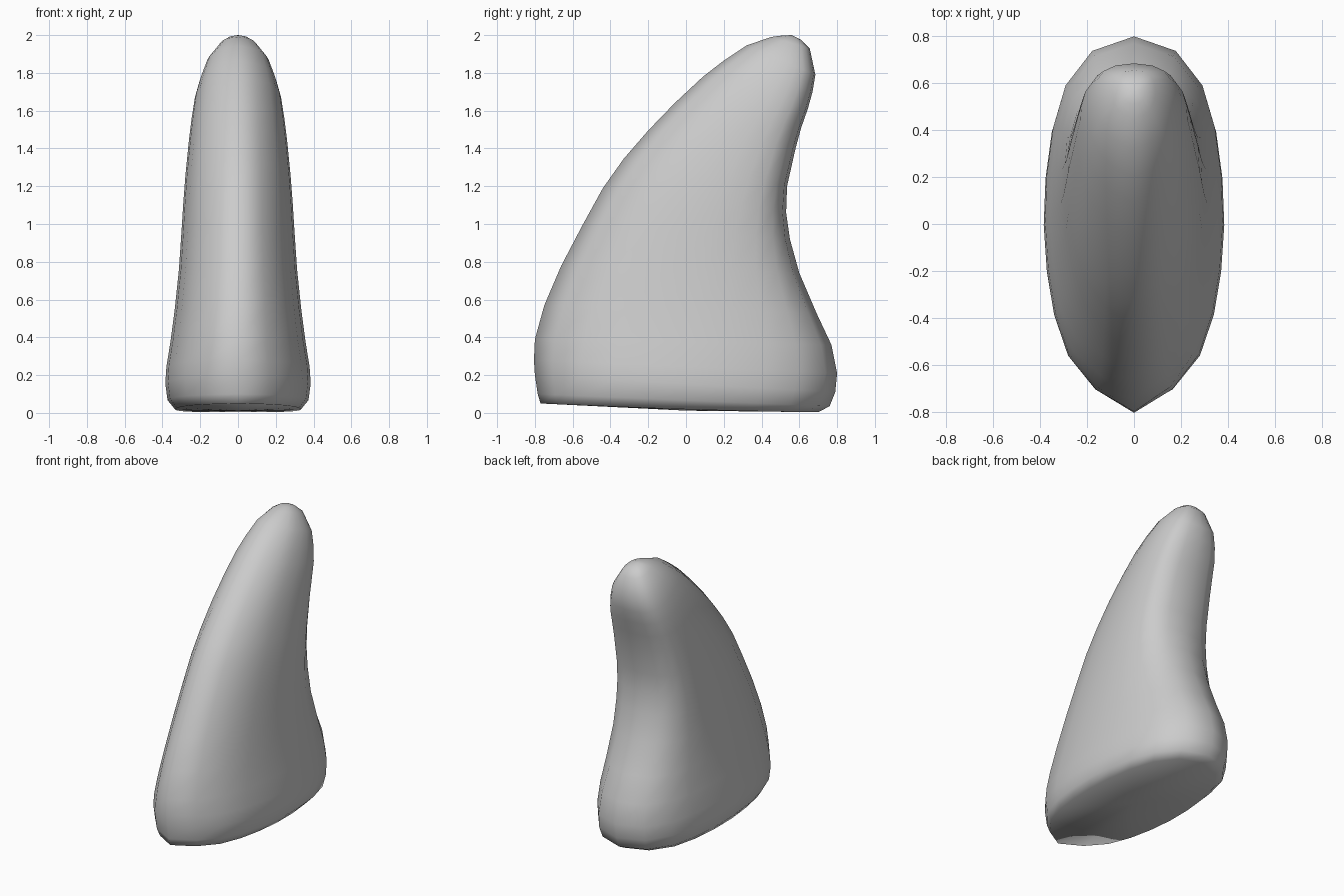
import bpy, bmesh

# Half cross-section, front keel to rounded back: (along -1..1, width 0..1)
half = [(-1, 0), (-0.88, 0.43), (-0.70, 0.73), (-0.48, 0.885), (-0.25, 0.965), (0, 1),
        (0.25, 0.98), (0.5, 0.91), (0.73, 0.77), (0.92, 0.47), (1, 0)]
section = half + [(u, -w) for u, w in reversed(half[1:-1])]

# Rings from base to tip: front y, front z, back y, back z, half width,
# skew (moves the widest point back, sharpening the front keel)
rings = [
    (-0.77, 0.05, 0.70, 0.004, 0.335, 0),
    (-0.785, 0.10, 0.76, 0.035, 0.373, 0),
    (-0.80, 0.20, 0.79, 0.11, 0.385, 0),
    (-0.805, 0.28, 0.80, 0.21, 0.379, 0.02),
    (-0.80, 0.39, 0.77, 0.36, 0.358, 0.06),
    (-0.75, 0.57, 0.69, 0.53, 0.335, 0.12),
    (-0.66, 0.78, 0.60, 0.74, 0.313, 0.18),
    (-0.55, 0.99, 0.55, 0.92, 0.300, 0.23),
    (-0.44, 1.19, 0.53, 1.06, 0.290, 0.27),
    (-0.33, 1.345, 0.535, 1.20, 0.279, 0.30),
    (-0.20, 1.495, 0.58, 1.40, 0.261, 0.30),
    (-0.06, 1.64, 0.61, 1.51, 0.246, 0.30),
    (0.09, 1.78, 0.645, 1.61, 0.228, 0.28),
    (0.20, 1.865, 0.67, 1.70, 0.202, 0.25),
    (0.32, 1.945, 0.685, 1.79, 0.167, 0.2),
    (0.45, 1.99, 0.655, 1.93, 0.092, 0.1),
    (0.51, 1.998, 0.61, 1.975, 0.048, 0),
]

# Loft the horn
bm = bmesh.new()
loops = []
for i, (yf, zf, yb, zb, w, skew) in enumerate(rings):
    power = 1.5 if i == 0 else 1.0
    loop = []
    for u, x in section:
        t = (u + skew * (1 - u * u) + 1) / 2
        loop.append(bm.verts.new((x * w, yf + (yb - yf) * t,
                                  zb + (zf - zb) * (1 - t) ** power)))
    loops.append(loop)
n = len(section)
for a, b in zip(loops, loops[1:]):
    for i in range(n):
        j = (i + 1) % n
        bm.faces.new((a[i], a[j], b[j], b[i]))

# Base cap and rounded tip
base = bm.verts.new((0, 0, 0.012))
tip = bm.verts.new((0, 0.56, 2.0))
for i in range(n):
    j = (i + 1) % n
    bm.faces.new((base, loops[0][j], loops[0][i]))
    bm.faces.new((tip, loops[-1][i], loops[-1][j]))
bmesh.ops.recalc_face_normals(bm, faces=bm.faces)
for f in bm.faces:
    f.smooth = True

mesh = bpy.data.meshes.new("curved_horn")
bm.to_mesh(mesh)
bm.free()
horn = bpy.data.objects.new("curved_horn", mesh)
bpy.context.collection.objects.link(horn)
